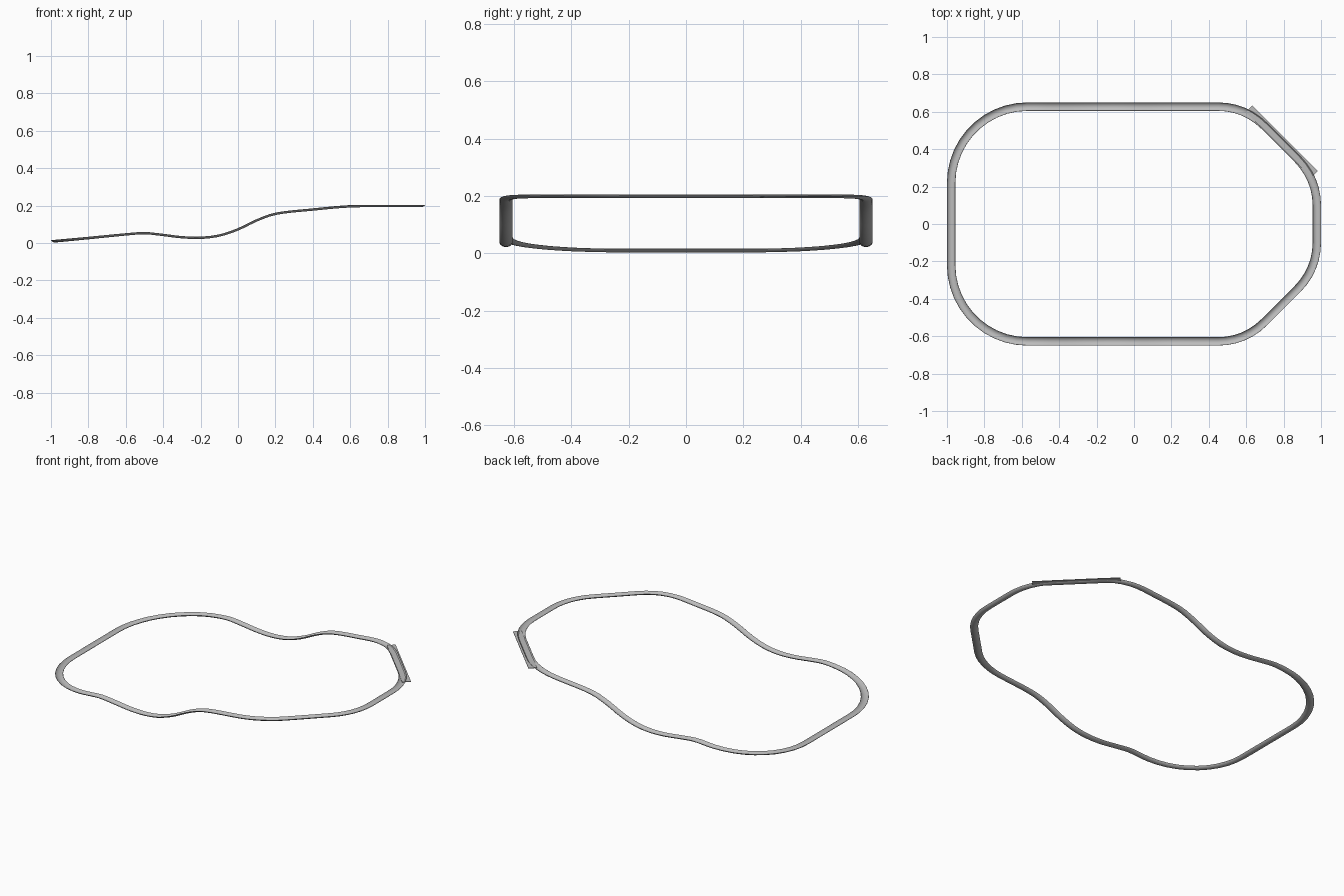
import bpy, bmesh, math
from mathutils import Vector

if "Cube" in bpy.data.objects:
    bpy.data.objects.remove(bpy.data.objects["Cube"])

W, DEPTH, WALL = 0.0225, 0.012, 0.0012   # half width, depth and wall of the gutter

grey = bpy.data.materials.new("dark_grey")
grey.diffuse_color = (0.5, 0.5, 0.5, 1)
grey.use_nodes = True
grey.node_tree.nodes["Principled BSDF"].inputs["Base Color"].default_value = grey.diffuse_color

# side profile of the loop: height over x
PROFILE = [(-1.2, -0.01), (-1, 0.007), (-0.8, 0.026), (-0.6, 0.046), (-0.5, 0.053),
           (-0.4, 0.043), (-0.3, 0.031), (-0.2, 0.028), (-0.1, 0.040), (0, 0.073),
           (0.1, 0.121), (0.2, 0.156), (0.4, 0.179), (0.6, 0.196), (0.8, 0.198),
           (1, 0.198), (1.2, 0.198)]


def height(x):
    for i in range(1, len(PROFILE) - 2):
        (x0, z0), (x1, z1), (x2, z2), (x3, z3) = PROFILE[i - 1:i + 3]
        if x <= x2 or i == len(PROFILE) - 3:
            h = x2 - x1
            t = (x - x1) / h
            m1, m2 = (z2 - z0) / (x2 - x0) * h, (z3 - z1) / (x3 - x1) * h
            return ((2*t**3 - 3*t*t + 1) * z1 + (t**3 - 2*t*t + t) * m1
                    + (3*t*t - 2*t**3) * z2 + (t**3 - t*t) * m2)


def arc(cx, cy, r, a0, a1, n):
    return [Vector((cx + r * math.cos(math.radians(a0 + (a1 - a0) * i / n)),
                    cy + r * math.sin(math.radians(a0 + (a1 - a0) * i / n))))
            for i in range(n + 1)]


# plan of the back half, then mirrored to the front
half = (arc(0.63, 0.10, 0.37 - W, 0, 45, 6) + arc(0.45, 0.28, 0.37 - W, 45, 90, 6)
        + arc(-0.57, 0.22, 0.43 - W, 90, 180, 11))
corners = half + [Vector((p.x, -p.y)) for p in reversed(half)]

# subdivide long straights so they can follow the profile
plan = []
for i, p in enumerate(corners):
    q = corners[(i + 1) % len(corners)]
    n = max(1, round((q - p).length / 0.035))
    plan += [p.lerp(q, k / n) for k in range(n)]
path = [Vector((p.x, p.y, height(p.x))) for p in plan]

# gutter section: circular arc open at the top, with a thin wall
R = (W * W + DEPTH * DEPTH) / (2 * DEPTH)
A = math.degrees(math.asin(W / R))
lift = R - DEPTH / 2
section = (arc(0, lift, R, -90 - A, -90 + A, 10)
           + arc(0, lift, R - WALL, -90 + A, -90 - A, 10))

# sweep the section around the loop
bm = bmesh.new()
rings = []
for i, p in enumerate(path):
    tan = (path[(i + 1) % len(path)] - path[i - 1]).normalized()
    side = Vector((tan.y, -tan.x, 0)).normalized()
    up = side.cross(tan).normalized()
    rings.append([bm.verts.new(p + side * s.x + up * s.y) for s in section])
for i, a in enumerate(rings):
    b = rings[(i + 1) % len(rings)]
    for k in range(len(section)):
        j = (k + 1) % len(section)
        bm.faces.new((a[k], a[j], b[j], b[k]))
bmesh.ops.recalc_face_normals(bm, faces=bm.faces)
mesh = bpy.data.meshes.new("gutter_track")
bm.to_mesh(mesh)
bm.free()
mesh.materials.append(grey)
track = bpy.data.objects.new("gutter_track", mesh)
bpy.context.collection.objects.link(track)
bpy.context.view_layer.objects.active = track
track.select_set(True)
bpy.ops.object.shade_smooth_by_angle(angle=math.radians(40))

# straight flat plate across the back right corner
mid = 0.633 - 0.025 * math.sqrt(0.5)
bpy.ops.mesh.primitive_cube_add(size=1, location=(mid + 0.174, mid - 0.174, 0.197),
                                rotation=(0, 0, math.radians(-45)))
plate = bpy.context.object
plate.name = "corner_plate"
plate.scale = (0.495, 0.05, 0.003)
plate.data.materials.append(grey)
